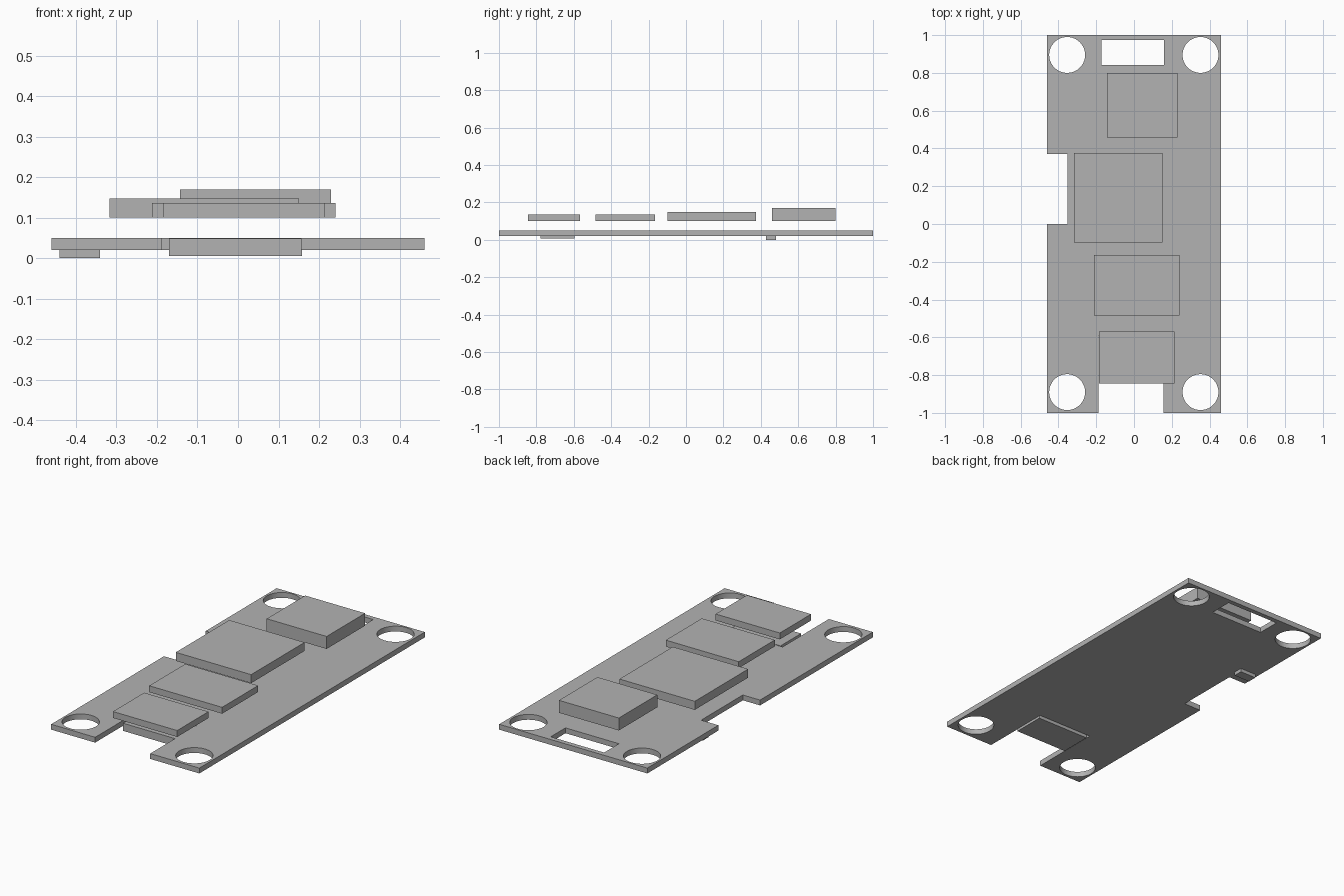
import bpy, bmesh
from math import cos, sin, tau, radians

cube = bpy.data.objects.get("Cube")
if cube:
    bpy.data.objects.remove(cube, do_unlink=True)

grey = bpy.data.materials.new("plain grey")
grey.use_nodes = True
colour = (0.45, 0.45, 0.45, 1)
grey.diffuse_color = colour
grey.node_tree.nodes["Principled BSDF"].inputs["Base Color"].default_value = colour


def add_mesh(name, mesh):
    mesh.materials.clear()
    mesh.materials.append(grey)
    obj = bpy.data.objects.new(name, mesh)
    bpy.context.collection.objects.link(obj)
    return obj


def box(name, x, y, z):
    """Box from its (low, high) extent on each axis."""
    bm = bmesh.new()
    bmesh.ops.create_cube(bm, size=1)
    for v in bm.verts:
        v.co = [ext[0] if c < 0 else ext[1] for c, ext in zip(v.co, (x, y, z))]
    mesh = bpy.data.meshes.new(name)
    bm.to_mesh(mesh)
    bm.free()
    return add_mesh(name, mesh)


def circle(cx, cy, r, n=64):
    return [(cx + r * cos(tau * i / n), cy + r * sin(tau * i / n)) for i in range(n)]


def plate(name, loops, z):
    """Flat plate from an outer outline and the outlines of its holes."""
    curve = bpy.data.curves.new(name, "CURVE")
    curve.dimensions = "2D"
    curve.fill_mode = "BOTH"
    curve.extrude = (z[1] - z[0]) / 2
    for loop in loops:
        spline = curve.splines.new("POLY")
        spline.points.add(len(loop) - 1)
        for p, (px, py) in zip(spline.points, loop):
            p.co = (px, py, 0, 1)
        spline.use_cyclic_u = True
    temp = bpy.data.objects.new(name + "_outline", curve)
    bpy.context.collection.objects.link(temp)
    bpy.context.view_layer.update()
    graph = bpy.context.evaluated_depsgraph_get()
    mesh = bpy.data.meshes.new_from_object(temp.evaluated_get(graph))
    bpy.data.objects.remove(temp, do_unlink=True)
    bm = bmesh.new()
    bm.from_mesh(mesh)
    bmesh.ops.remove_doubles(bm, verts=bm.verts, dist=0.0001)
    bmesh.ops.recalc_face_normals(bm, faces=bm.faces)
    bmesh.ops.translate(bm, verts=bm.verts, vec=(0, 0, sum(z) / 2))
    bm.to_mesh(mesh)
    bm.free()
    return add_mesh(name, mesh)


# Circuit board with end notch, side notch, slot and four mounting holes
W, BOTTOM, TOP = 0.46, 0.02, 0.05
outline = [(-W, -1), (-0.187, -1), (-0.187, -0.59), (0.155, -0.59), (0.155, -1),
           (W, -1), (W, 1), (-W, 1), (-W, 0.37), (-0.353, 0.37), (-0.353, 0), (-W, 0)]
slot = [(-0.173, 0.842), (0.159, 0.842), (0.159, 0.973), (-0.173, 0.973)]
holes = [circle(x, y, 0.095) for x in (-0.354, 0.352) for y in (-0.89, 0.895)]
board = plate("board", [outline, slot] + holes, (BOTTOM, TOP))
bpy.context.view_layer.objects.active = board
board.select_set(True)
bpy.ops.object.shade_smooth_by_angle(angle=radians(30))

# Raised blocks floating above the board
box("rear_block", (-0.143, 0.229), (0.459, 0.8), (0.1, 0.17))
box("middle_block", (-0.317, 0.151), (-0.099, 0.375), (0.1, 0.148))
box("forward_block", (-0.212, 0.241), (-0.485, -0.165), (0.1, 0.136))
box("front_block", (-0.185, 0.214), (-0.845, -0.568), (0.1, 0.136))

# Connector set in the end notch, and small part under the board
box("notch_connector", (-0.17, 0.158), (-0.778, -0.596), (0.006, 0.049))
box("underside_part", (-0.44, -0.34), (0.428, 0.481), (0, 0.025))
